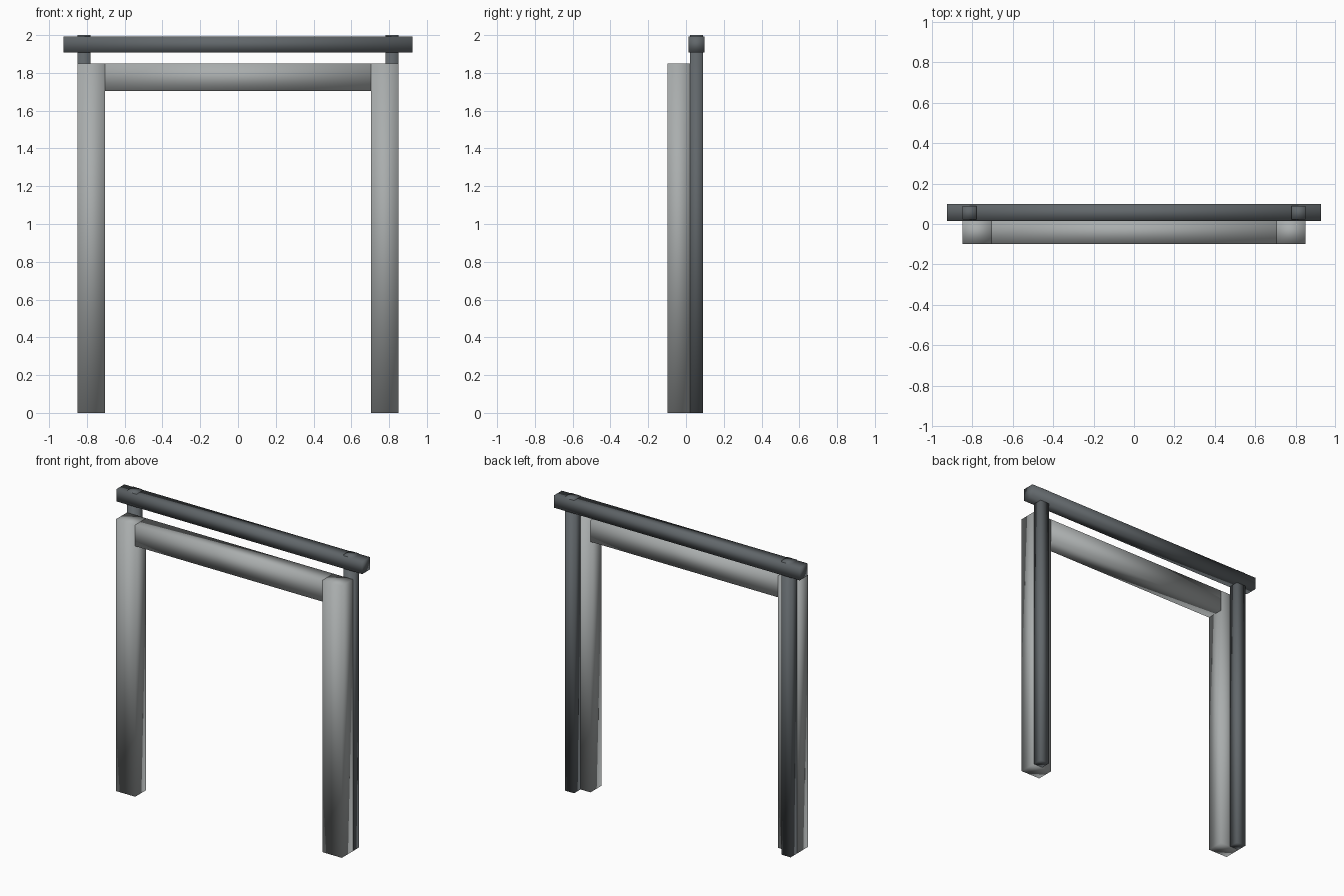
import bpy
import bmesh

default = bpy.data.objects.get("Cube")
if default:
    bpy.data.objects.remove(default, do_unlink=True)


def make_material(name, color):
    mat = bpy.data.materials.new(name)
    mat.use_nodes = True
    mat.diffuse_color = color
    mat.node_tree.nodes["Principled BSDF"].inputs["Base Color"].default_value = color
    return mat


def make_bar(name, low, high, mat):
    """Softly shaded rectangular bar between two opposite corners."""
    bm = bmesh.new()
    bmesh.ops.create_cube(bm, size=1)
    for v in bm.verts:
        v.co = [lo + (c + 0.5) * (hi - lo) for c, lo, hi in zip(v.co, low, high)]
    for f in bm.faces:
        f.smooth = True
    mesh = bpy.data.meshes.new(name)
    bm.to_mesh(mesh)
    bm.free()
    mesh.materials.append(mat)
    obj = bpy.data.objects.new(name, mesh)
    bpy.context.collection.objects.link(obj)
    return obj


light = make_material("light_grey", (0.40, 0.42, 0.42, 1))
dark = make_material("dark_grey", (0.12, 0.135, 0.145, 1))

OUTER, INNER = 0.85, 0.705      # side faces of the frame posts
FRONT, BACK = -0.098, 0.02      # depth of the frame
FRAME_TOP = 1.85

# Posts on both sides: thick frame post in front, slim rail post behind
for side, sign in (("left", 1), ("right", -1)):
    x0, x1 = sorted((sign * INNER, sign * OUTER))
    make_bar(f"{side}_frame_post", (x0, FRONT, 0), (x1, BACK, FRAME_TOP), light)
    x0, x1 = sorted((sign * 0.78, sign * OUTER))
    make_bar(f"{side}_rail_post", (x0, BACK + 0.002, 0), (x1, 0.089, 2.0), dark)

# Lintel between the frame posts
make_bar("lintel", (-INNER, FRONT, 1.705), (INNER, BACK, FRAME_TOP), light)

# Top rail overhanging the slim posts
make_bar("top_rail", (-0.925, 0.014, 1.908), (0.925, 0.098, 1.992), dark)
